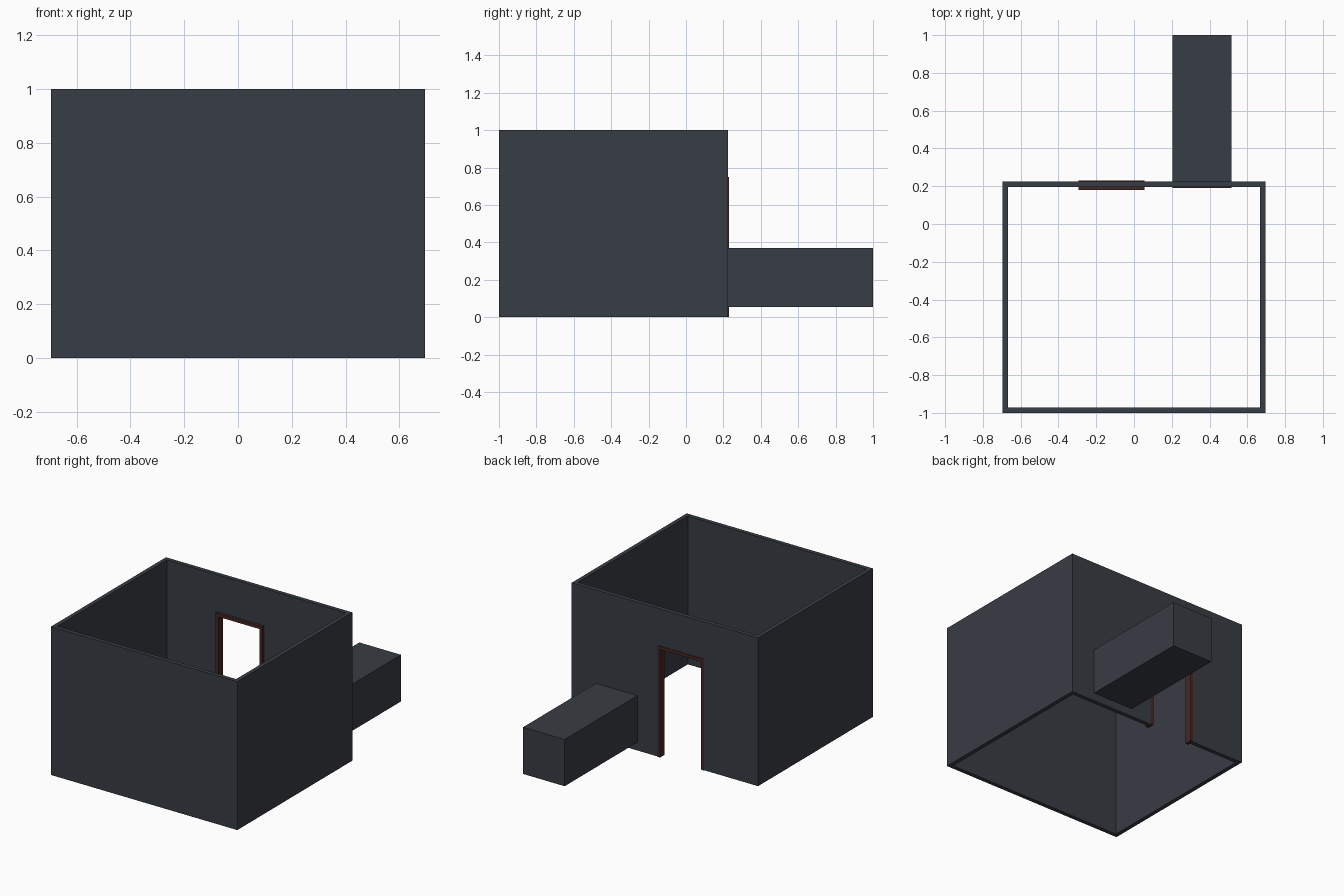
import bpy, bmesh
from mathutils import Vector

if "Cube" in bpy.data.objects:
    bpy.data.objects.remove(bpy.data.objects["Cube"])


def material(name, rgb):
    m = bpy.data.materials.new(name)
    m.diffuse_color = (*rgb, 1)
    m.use_nodes = True
    m.node_tree.nodes["Principled BSDF"].inputs["Base Color"].default_value = m.diffuse_color
    return m


SLATE = material("dark_slate", (0.039, 0.047, 0.058))
WOOD = material("dark_red_brown", (0.060, 0.021, 0.018))


def box(name, lo, hi, mat):
    """Axis-aligned box between two corners."""
    lo, hi = Vector(lo), Vector(hi)
    bm = bmesh.new()
    bmesh.ops.create_cube(bm, size=1)
    for v in bm.verts:
        v.co = [(lo[i] + hi[i]) / 2 + v.co[i] * (hi[i] - lo[i]) for i in range(3)]
    me = bpy.data.meshes.new(name)
    bm.to_mesh(me)
    bm.free()
    me.materials.append(mat)
    ob = bpy.data.objects.new(name, me)
    bpy.context.collection.objects.link(ob)
    return ob


def cut(target, lo, hi):
    """Subtract a box from the target."""
    cutter = box("cutter", lo, hi, target.data.materials[0])
    cutter.hide_render = True
    mod = target.modifiers.new("cut", 'BOOLEAN')
    mod.operation = 'DIFFERENCE'
    mod.solver = 'EXACT'
    mod.object = cutter
    bpy.context.view_layer.objects.active = target
    bpy.ops.object.modifier_apply(modifier=mod.name)
    bpy.data.objects.remove(cutter)


W, FRONT, BACK, T = 0.695, -1.0, 0.225, 0.028   # room half width, ends, wall thickness
DX0, DX1, DZ, F = -0.293, 0.055, 0.75, 0.022    # door frame outline and frame width
VX0, VX1, VZ0, VZ1 = 0.205, 0.515, 0.055, 0.37  # tunnel outline

# Room walls, open at top and bottom, with doorway and tunnel mouth
walls = box("room_walls", (-W, FRONT, 0), (W, BACK, 1), SLATE)
cut(walls, (-W + T, FRONT + T, -0.1), (W - T, BACK - T, 1.1))
cut(walls, (DX0 + 0.01, 0.1, -0.1), (DX1 - 0.01, 0.4, DZ - 0.01))
mouth_lo, mouth_hi = (VX0 + F, 0.1, VZ0 + F), (VX1 - F, 1 - F, VZ1 - F)
cut(walls, mouth_lo, mouth_hi)

# Door frame: two jambs and lintel in one piece
door_frame = box("door_frame", (DX0, 0.18, 0), (DX1, 0.229, DZ), WOOD)
cut(door_frame, (DX0 + F, 0.1, -0.1), (DX1 - F, 0.4, DZ - F))

# Tunnel box behind the wall, opening into the room
tunnel = box("tunnel_box", (VX0, 0.21, VZ0), (VX1, 1, VZ1), SLATE)
cut(tunnel, mouth_lo, mouth_hi)

# Trim around the tunnel mouth on the inner wall
trim = box("tunnel_trim", (VX0, 0.19, VZ0), (VX1, 0.2, VZ1), WOOD)
cut(trim, mouth_lo, mouth_hi)
